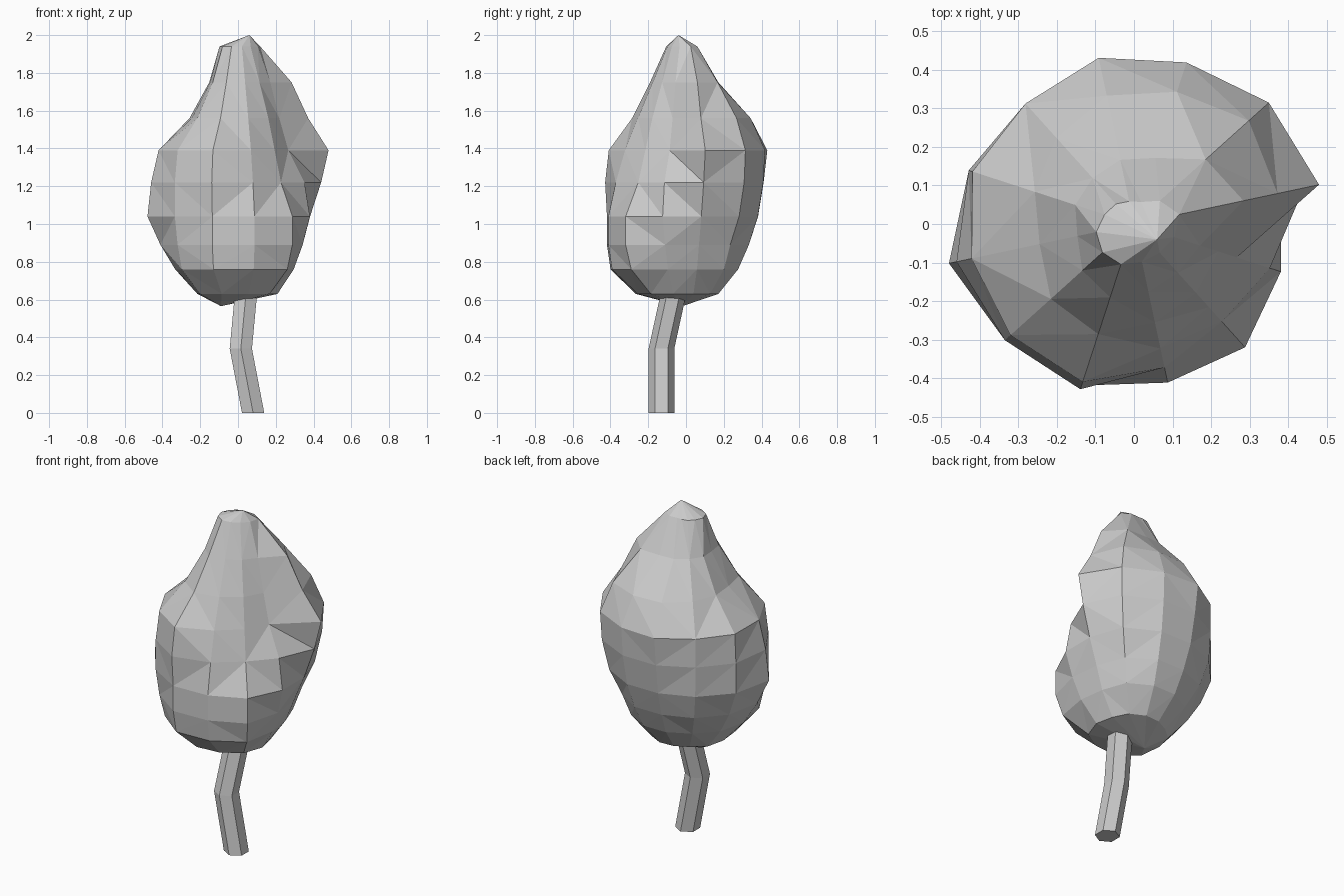
import bpy, bmesh
from math import cos, sin, radians, pi

if "Cube" in bpy.data.objects:
    bpy.data.objects.remove(bpy.data.objects["Cube"])


def loft(name, rings, low_tip=None, high_tip=None):
    """Skin a stack of rings, closing each end with a tip or a flat cap."""
    bm = bmesh.new()
    loops = [[bm.verts.new(p) for p in ring] for ring in rings]
    for a, b in zip(loops, loops[1:]):
        for i in range(len(a)):
            j = (i + 1) % len(a)
            bm.faces.new((a[i], a[j], b[j], b[i]))
    for loop, tip in ((loops[0], low_tip), (loops[-1], high_tip)):
        if tip:
            t = bm.verts.new(tip)
            for i in range(len(loop)):
                bm.faces.new((loop[i], loop[(i + 1) % len(loop)], t))
        else:
            bm.faces.new(loop)
    bmesh.ops.triangulate(bm, faces=[f for f in bm.faces if len(f.verts) == 4],
                          quad_method='SHORT_EDGE')
    bmesh.ops.recalc_face_normals(bm, faces=bm.faces[:])
    me = bpy.data.meshes.new(name)
    bm.to_mesh(me)
    bm.free()
    ob = bpy.data.objects.new(name, me)
    bpy.context.collection.objects.link(ob)
    return ob


# Crown: radius every 30 degrees, starting 12 degrees past +x, for each height
crown = {
    0.63: (.19, .19, .18, .17, .17, .20, .22, .27, .28, .26, .25, .22),
    0.76: (.28, .30, .29, .28, .28, .31, .34, .40, .42, .40, .39, .31),
    0.89: (.33, .35, .35, .34, .36, .39, .42, .43, .44, .42, .43, .36),
    1.04: (.39, .42, .40, .39, .41, .45, .49, .45, .44, .42, .43, .40),
    1.22: (.45, .46, .43, .42, .42, .45, .47, .45, .45, .38, .34, .37),
    1.39: (.49, .47, .44, .44, .42, .44, .43, .43, .43, .33, .29, .28),
    1.56: (.38, .40, .36, .34, .30, .27, .25, .29, .30, .26, .24, .23),
    1.75: (.29, .25, .18, .17, .16, .16, .15, .18, .20, .18, .17, .18),
    1.94: (.12, .09, .06, .06, .07, .08, .10, .11, .11, .10, .10, .11),
}
loft("crown",
     [[(r * cos(radians(12 + 30 * i)), r * sin(radians(12 + 30 * i)), z)
       for i, r in enumerate(radii)] for z, radii in crown.items()],
     low_tip=(-.09, -.02, .565), high_tip=(.06, -.04, 2.0))

# Trunk: bent six-sided post
path = [(.08, -.13, 0), (.015, -.13, .34), (.045, -.06, .66)]
loft("trunk", [[(x + .068 * cos(pi / 6 + i * pi / 3), y + .068 * sin(pi / 6 + i * pi / 3), z)
                for i in range(6)] for x, y, z in path])
